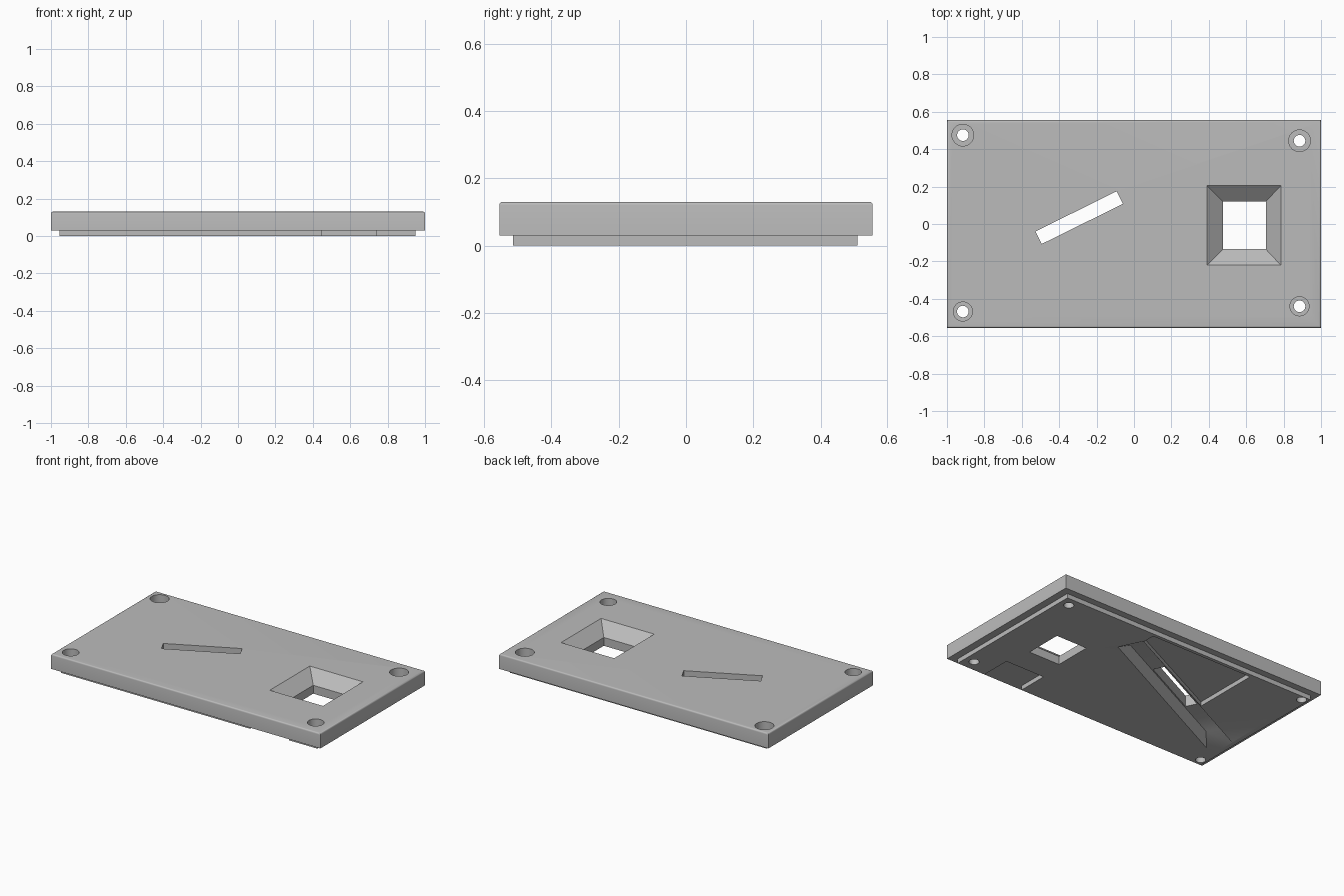
import bpy
import bmesh
from math import radians
from mathutils import Matrix, Vector

if "Cube" in bpy.data.objects:
    bpy.data.objects.remove(bpy.data.objects["Cube"], do_unlink=True)

grey = bpy.data.materials.new("light_grey")
grey.use_nodes = True
colour = (0.5, 0.5, 0.5, 1)
grey.diffuse_color = colour
grey.node_tree.nodes["Principled BSDF"].inputs["Base Color"].default_value = colour


def finish(name, bm):
    bmesh.ops.recalc_face_normals(bm, faces=bm.faces)
    mesh = bpy.data.meshes.new(name)
    bm.to_mesh(mesh)
    bm.free()
    mesh.materials.append(grey)
    ob = bpy.data.objects.new(name, mesh)
    bpy.context.collection.objects.link(ob)
    return ob


def loft(name, low, high, z0, z1, matrix=Matrix()):
    """Solid between two matching outlines."""
    bm = bmesh.new()
    a = [bm.verts.new((x, y, z0)) for x, y in low]
    b = [bm.verts.new((x, y, z1)) for x, y in high]
    bm.faces.new(a)
    bm.faces.new(b)
    for i in range(len(a)):
        j = (i + 1) % len(a)
        bm.faces.new((a[i], a[j], b[j], b[i]))
    bm.transform(matrix)
    return finish(name, bm)


def rect(x0, x1, y0, y1):
    return [(x0, y0), (x1, y0), (x1, y1), (x0, y1)]


def centred(length, width):
    return rect(-length / 2, length / 2, -width / 2, width / 2)


def prism(name, outline, z0, z1, matrix=Matrix()):
    return loft(name, outline, outline, z0, z1, matrix)


def cylinder(name, x, y, r, z0, z1):
    bm = bmesh.new()
    bmesh.ops.create_cone(bm, cap_ends=True, segments=40, radius1=r, radius2=r, depth=z1 - z0,
                          matrix=Matrix.Translation((x, y, (z0 + z1) / 2)))
    return finish(name, bm)


def combine(target, tool, operation="DIFFERENCE"):
    tool.hide_render = True
    mod = target.modifiers.new("combine", "BOOLEAN")
    mod.operation = operation
    mod.solver = "EXACT"
    mod.object = tool
    bpy.context.view_layer.objects.active = target
    bpy.ops.object.modifier_apply(modifier=mod.name)
    bpy.data.objects.remove(tool, do_unlink=True)


# Cover slab with rounded top edges
plate = prism("cover_plate", rect(-1, 1, -0.555, 0.555), 0.03, 0.13)
bm = bmesh.new()
bm.from_mesh(plate.data)
top = [e for e in bm.edges if all(v.co.z > 0.1 for v in e.verts)]
bmesh.ops.bevel(bm, geom=top, offset=0.01, segments=4, profile=0.5, affect="EDGES")
bm.to_mesh(plate.data)
bm.free()

# Locating lip underneath
combine(plate, prism("lip", rect(-0.955, 0.95, -0.515, 0.51), 0, 0.06), "UNION")

# Square window with a sloped funnel
window = rect(0.475, 0.705, -0.135, 0.12)
combine(plate, loft("funnel", window, rect(0.39, 0.785, -0.22, 0.205), 0.056, 0.1301))
combine(plate, prism("window", window, -0.1, 0.1))

# Shallow pockets in the underside
combine(plate, prism("front_pocket", rect(0.45, 0.74, -0.6, -0.31), -0.1, 0.029))
combine(plate, prism("back_pocket",
                     [(-0.5, 0.03), (0.26, 0.4), (0.26, 0.488), (-0.5, 0.488)], -0.1, 0.029))

# Angled slot with a tapered trough below it
place = Matrix.Translation((-0.293, 0.034, 0)) @ Matrix.Rotation(radians(26.3), 4, "Z")
combine(plate, loft("trough", centred(1.328, 0.167), centred(1.13, 0.09), -0.0001, 0.056, place))
combine(plate, prism("slot", centred(0.485, 0.075), -0.1, 0.2, place))

# Counterbored screw holes
for x, y, r in ((-0.915, 0.475, 0.058), (0.885, 0.445, 0.058),
                (-0.915, -0.468, 0.051), (0.885, -0.44, 0.051)):
    combine(plate, cylinder("counterbore", x, y, r, 0.06, 0.2))
    combine(plate, cylinder("screw_hole", x, y, 0.031, -0.1, 0.2))

bpy.ops.object.select_all(action="DESELECT")
plate.select_set(True)
bpy.context.view_layer.objects.active = plate
bpy.ops.object.shade_smooth_by_angle(angle=radians(30))
